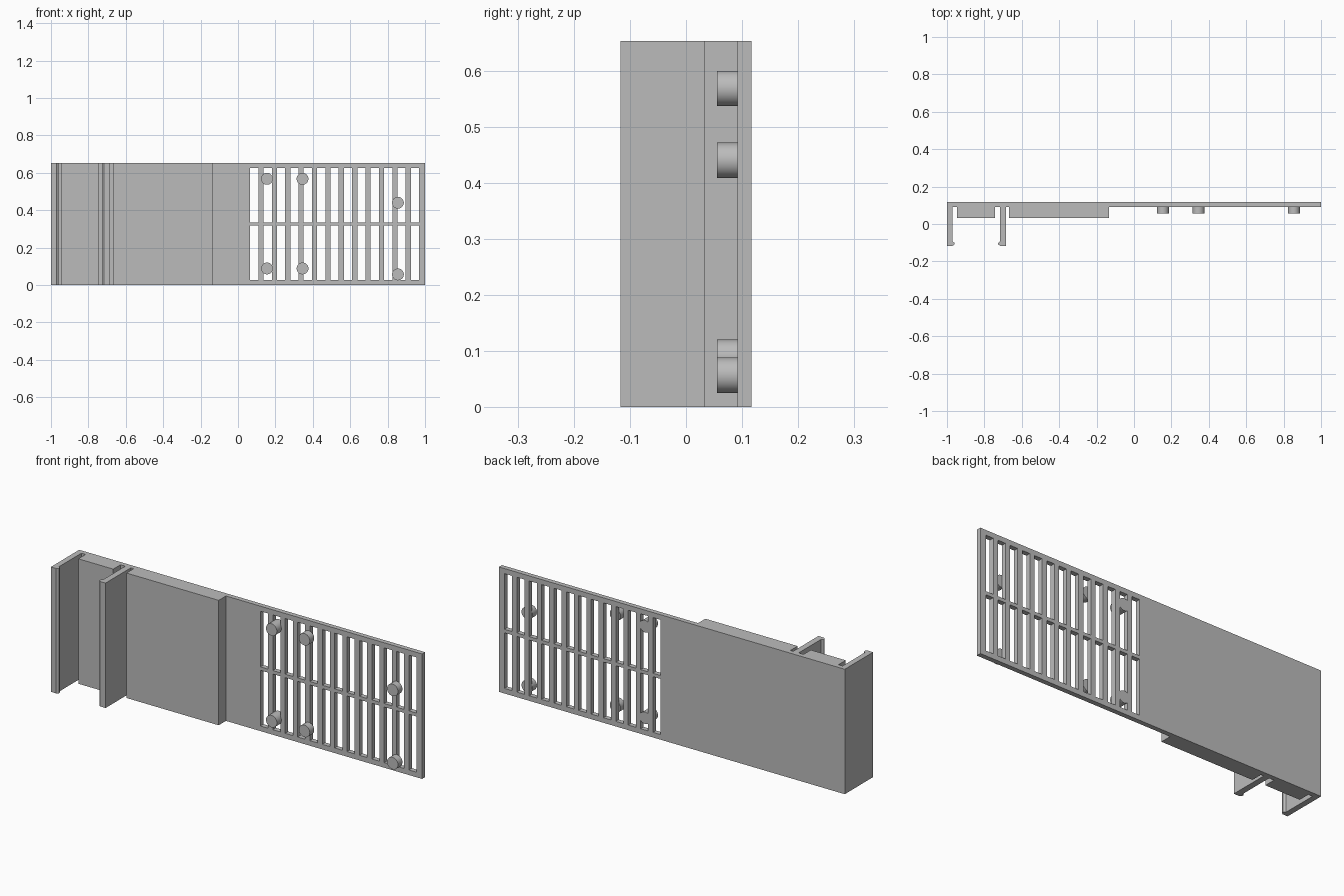
import bpy, bmesh, math
from mathutils import Matrix

if "Cube" in bpy.data.objects:
    bpy.data.objects.remove(bpy.data.objects["Cube"])

H = 0.653                      # overall height
BACK, FRONT = 0.117, 0.092     # back and front of the thin plate
BLOCK, TIP = 0.032, -0.117     # front of the thick blocks, tip of the legs

grey = bpy.data.materials.new("plain grey")
grey.diffuse_color = (0.5, 0.5, 0.5, 1)
grey.use_nodes = True
grey.node_tree.nodes["Principled BSDF"].inputs["Base Color"].default_value = grey.diffuse_color


def finish(name, bm):
    bmesh.ops.recalc_face_normals(bm, faces=bm.faces)
    me = bpy.data.meshes.new(name)
    bm.to_mesh(me)
    bm.free()
    me.materials.append(grey)
    ob = bpy.data.objects.new(name, me)
    bpy.context.collection.objects.link(ob)
    return ob


# Body: one plan profile with two clip legs and grooves, extruded upwards
profile = [
    (-1, BACK), (-1, TIP), (-0.97, TIP),
    (-0.96, -0.109), (-0.96, -0.101), (-0.97, -0.093),         # left barb
    (-0.97, FRONT), (-0.946, FRONT), (-0.946, BLOCK),
    (-0.744, BLOCK), (-0.744, FRONT), (-0.716, FRONT),
    (-0.716, -0.093), (-0.726, -0.101), (-0.726, -0.109),      # inner barb
    (-0.716, TIP), (-0.684, TIP), (-0.684, FRONT),
    (-0.668, FRONT), (-0.668, BLOCK), (-0.134, BLOCK),
    (-0.134, FRONT), (1, FRONT), (1, BACK)]
bm = bmesh.new()
face = bm.faces.new([bm.verts.new((x, y, 0)) for x, y in profile])
ext = bmesh.ops.extrude_face_region(bm, geom=[face])
bmesh.ops.translate(bm, vec=(0, 0, H),
                    verts=[v for v in ext["geom"] if isinstance(v, bmesh.types.BMVert)])
body = finish("clip_panel", bm)

# Slot cutters: two rows of thirteen
bm = bmesh.new()
for i in range(13):
    for z in (0.172, H - 0.172):
        m = Matrix.Translation((0.087 + i * 0.0716, 0.105, z)) @ Matrix.Diagonal((0.044, 0.1, 0.291, 1))
        bmesh.ops.create_cube(bm, size=1, matrix=m)
cutter = finish("slot_cutter", bm)
cutter.hide_render = True

mod = body.modifiers.new("slots", "BOOLEAN")
mod.object = cutter
mod.operation = "DIFFERENCE"
mod.solver = "EXACT"
bpy.context.view_layer.objects.active = body
body.select_set(True)
bpy.ops.object.modifier_apply(modifier=mod.name)
bpy.data.objects.remove(cutter)


# Round pegs on the front of the grille
def peg(name, x, z, end):
    start = 0.055
    bm = bmesh.new()
    m = Matrix.Translation((x, (start + end) / 2, z)) @ Matrix.Rotation(math.pi / 2, 4, "X")
    bmesh.ops.create_cone(bm, cap_ends=True, segments=48, radius1=0.0315, radius2=0.0315,
                          depth=end - start, matrix=m)
    ob = finish(name, bm)
    bpy.ops.object.select_all(action="DESELECT")
    ob.select_set(True)
    bpy.context.view_layer.objects.active = ob
    bpy.ops.object.shade_smooth_by_angle(angle=math.radians(30))


for label, x, heights, end in (("inner", 0.155, (0.089, 0.568), BACK - 0.0005),
                               ("middle", 0.345, (0.089, 0.568), FRONT),
                               ("outer", 0.855, (0.057, 0.44), FRONT)):
    for side, z in zip(("lower", "upper"), heights):
        peg(f"{label}_{side}_peg", x, z, end)
